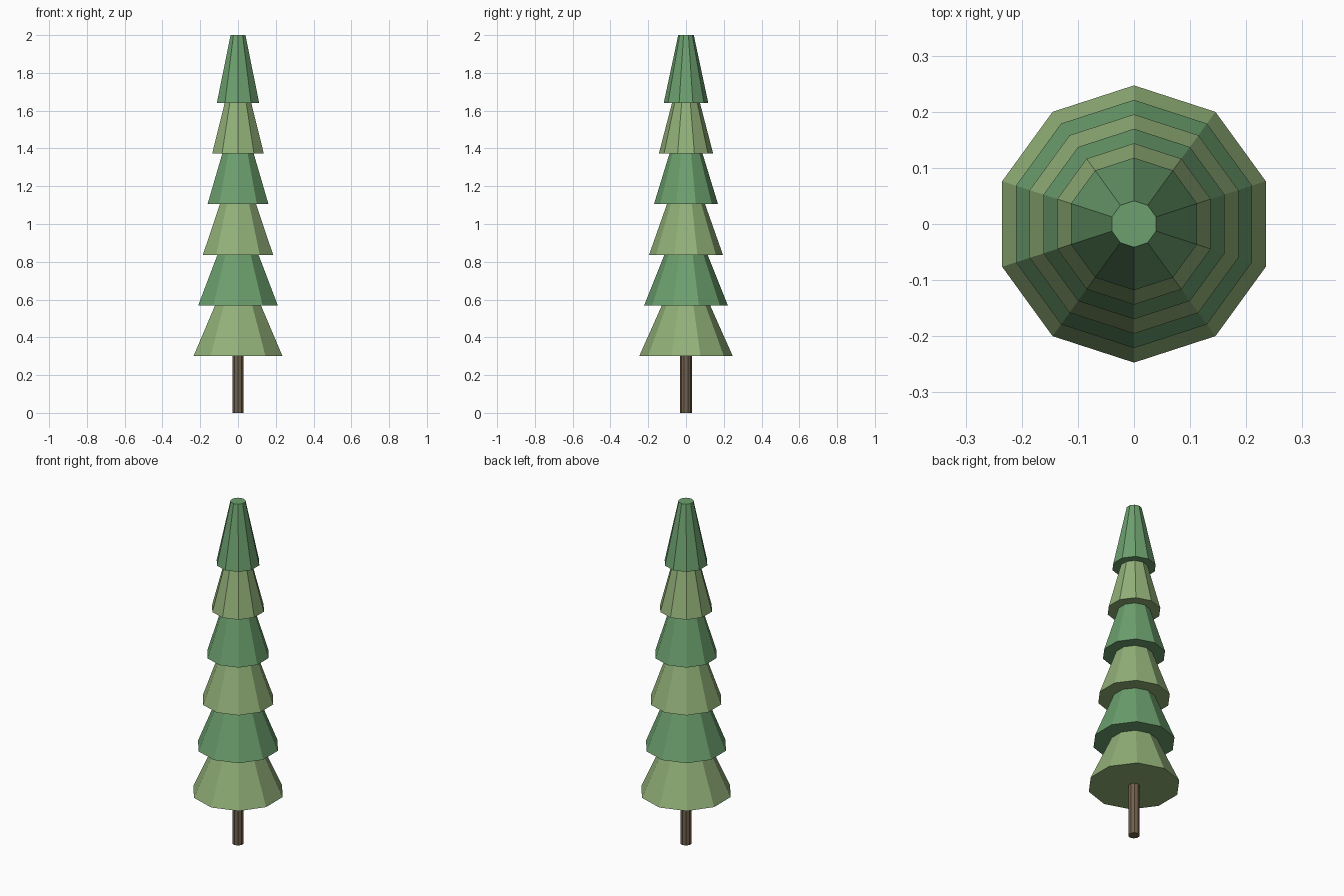
import bpy

if "Cube" in bpy.data.objects:
    bpy.data.objects.remove(bpy.data.objects["Cube"])


def material(name, rgb):
    m = bpy.data.materials.new(name)
    m.diffuse_color = (*rgb, 1)
    m.use_nodes = True
    m.node_tree.nodes["Principled BSDF"].inputs["Base Color"].default_value = m.diffuse_color
    return m


def frustum(name, r_bottom, r_top, z, height, mat):
    bpy.ops.mesh.primitive_cone_add(vertices=10, radius1=r_bottom, radius2=r_top,
                                    depth=height, location=(0, 0, z + height / 2))
    obj = bpy.context.object
    obj.name = name
    obj.data.materials.append(mat)


bark = material("bark", (0.17, 0.12, 0.075))
light_green = material("light_green", (0.29, 0.44, 0.19))
dark_green = material("dark_green", (0.15, 0.35, 0.155))

# Trunk
frustum("trunk", 0.031, 0.031, 0, 0.302, bark)

# Overlapping foliage tiers, shrinking upwards and alternating in colour
TIERS = 6
for i in range(TIERS):
    t = i / (TIERS - 1)
    radius = 0.247 + (0.118 - 0.247) * t
    z = 0.302 + (1.64 - 0.302) * t
    frustum(f"foliage_tier_{i + 1}", radius, radius * 0.35, z, 0.36,
            dark_green if i % 2 else light_green)
